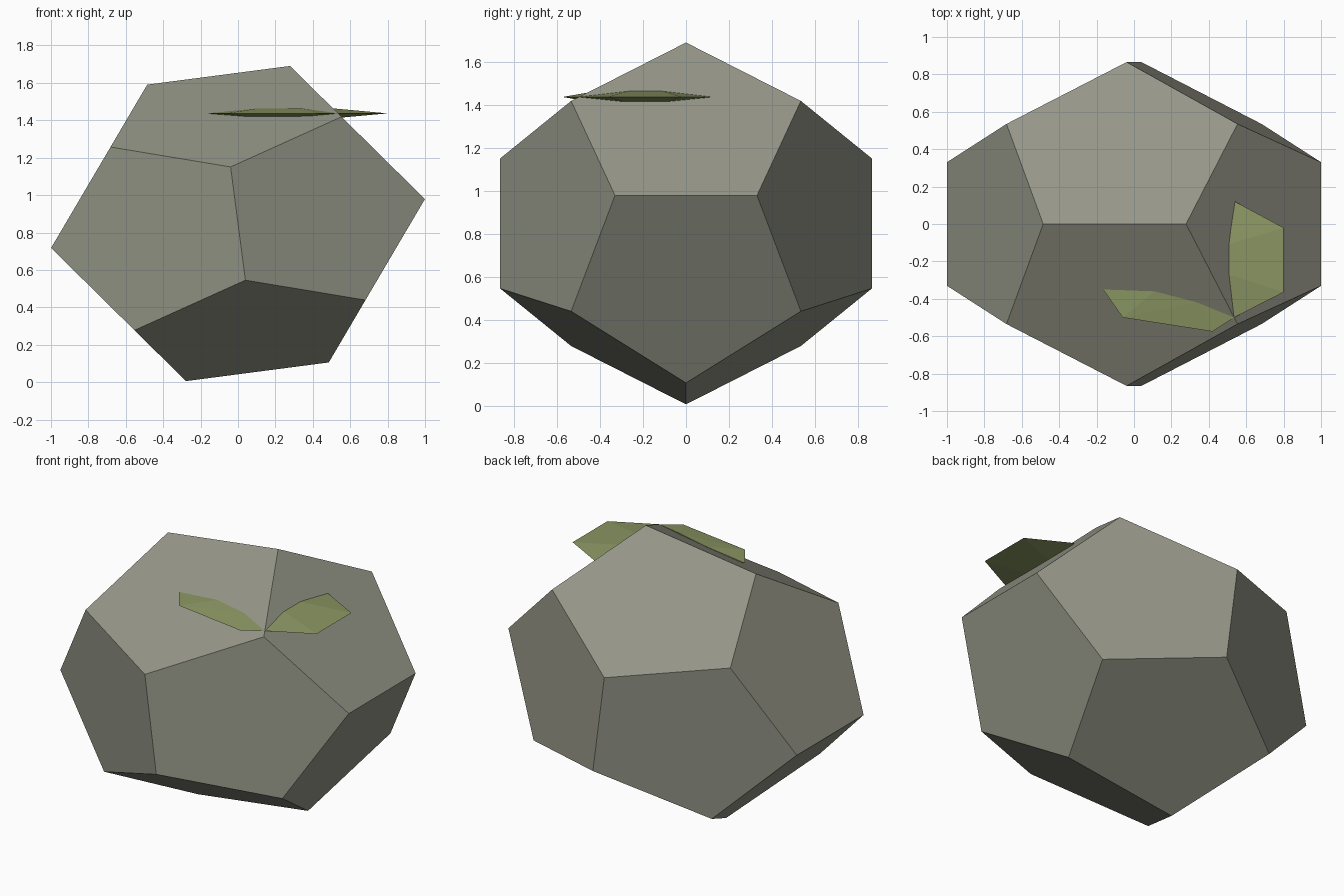
import bpy, bmesh, math
from itertools import product
from mathutils import Vector, Matrix

cube = bpy.data.objects.get("Cube")
if cube:
    bpy.data.objects.remove(cube, do_unlink=True)


def material(name, rgb):
    mat = bpy.data.materials.new(name)
    mat.use_nodes = True
    mat.diffuse_color = (*rgb, 1)
    mat.node_tree.nodes["Principled BSDF"].inputs["Base Color"].default_value = (*rgb, 1)
    return mat


def hull_object(name, points, mat):
    """Flat-faced convex solid around the points, with coplanar triangles merged."""
    bm = bmesh.new()
    for p in points:
        bm.verts.new(p)
    bmesh.ops.convex_hull(bm, input=bm.verts[:])
    bmesh.ops.dissolve_limit(bm, angle_limit=math.radians(1),
                             verts=bm.verts[:], edges=bm.edges[:])
    bmesh.ops.recalc_face_normals(bm, faces=bm.faces[:])
    mesh = bpy.data.meshes.new(name)
    bm.to_mesh(mesh)
    bm.free()
    mesh.materials.append(mat)
    obj = bpy.data.objects.new(name, mesh)
    bpy.context.collection.objects.link(obj)
    return obj


stone = material("warm grey stone", (0.30, 0.305, 0.243))
green = material("olive leaf", (0.26, 0.31, 0.125))

# Rock: a stretched, tilted dodecahedron
phi = (1 + math.sqrt(5)) / 2
corners = [Vector(c) for c in product((-1, 1), repeat=3)]
for a, b in product((-1, 1), repeat=2):
    s, l = a / phi, b * phi
    corners += [Vector((l, s, 0)), Vector((s, 0, l)), Vector((0, l, s))]
placing = (Matrix.Translation((0, 0, 0.848))
           @ Matrix.Rotation(math.radians(-7.45), 4, "Y")
           @ Matrix.Diagonal((0.623, 0.535, 0.494, 1)))
hull_object("rock", [placing @ c for c in corners], stone)

# Leaves: thin wedges with a sharp outer edge and a thicker inner side
mid, half = 1.437, 0.027


def leaf(name, edge, inner):
    points = [(x, y, mid) for x, y in edge]
    points += [(x, y, mid + side * half) for x, y in inner for side in (-1, 1)]
    hull_object(name, points, green)


leaf("left_leaf",
     [(0.535, -0.5), (0.8, -0.365), (0.8, -0.02), (0.54, 0.12)],
     [(0.505, -0.27), (0.505, -0.11)])
leaf("right_leaf",
     [(0.535, -0.5), (0.42, -0.575), (-0.06, -0.5), (-0.165, -0.35)],
     [(0.34, -0.42), (0.11, -0.36)])
